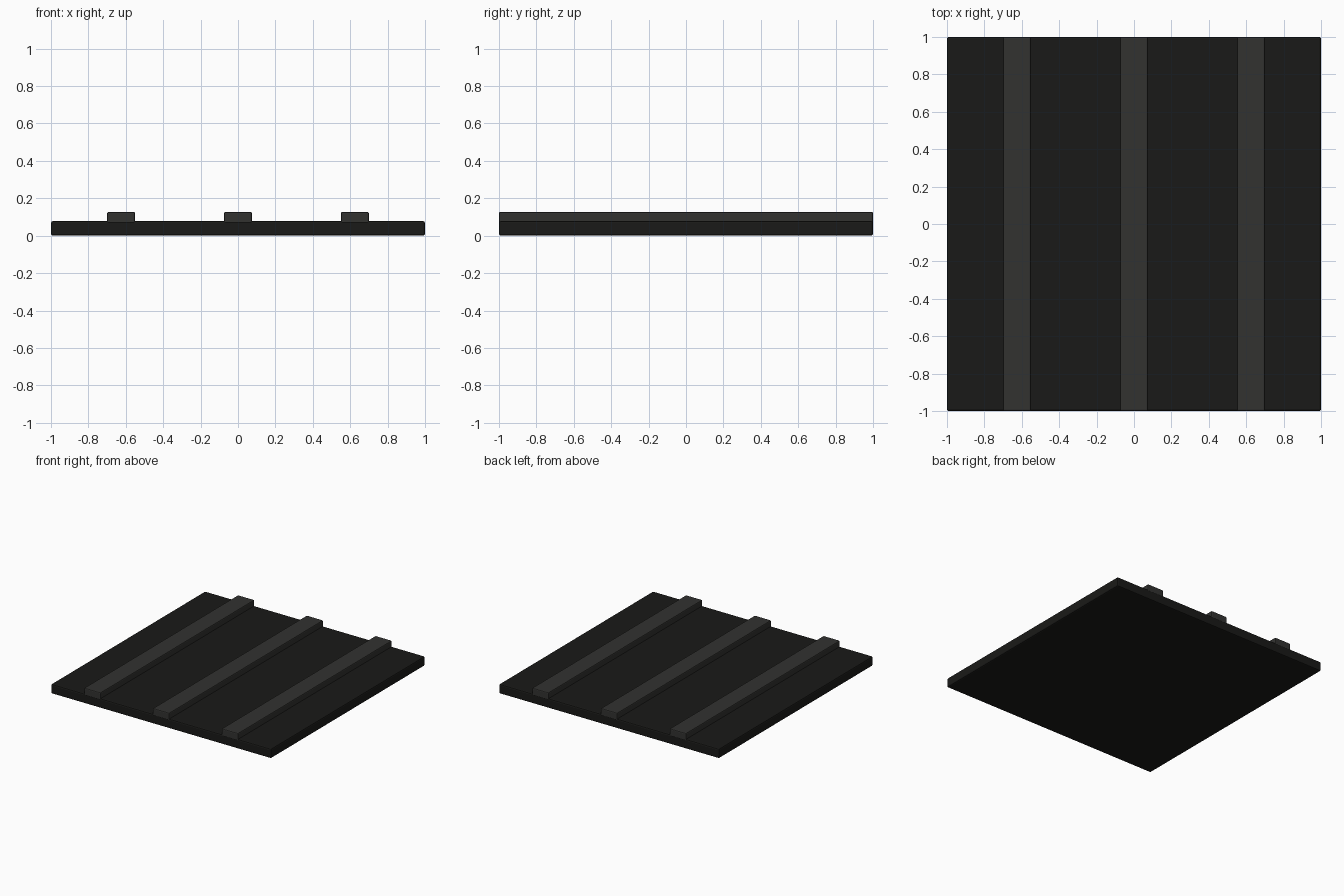
import bpy

if "Cube" in bpy.data.objects:
    bpy.data.objects.remove(bpy.data.objects["Cube"])


def material(name, rgb):
    mat = bpy.data.materials.new(name)
    mat.diffuse_color = (*rgb, 1.0)
    mat.use_nodes = True
    mat.node_tree.nodes["Principled BSDF"].inputs["Base Color"].default_value = mat.diffuse_color
    return mat


def bevelled_box(name, size, centre, bevel, mat):
    bpy.ops.mesh.primitive_cube_add(size=1, location=centre)
    ob = bpy.context.object
    ob.name = name
    ob.scale = size
    bpy.ops.object.transform_apply(location=False, rotation=False, scale=True)
    mod = ob.modifiers.new("edge_bevel", "BEVEL")
    mod.width = bevel
    mod.segments = 2
    ob.data.materials.append(mat)
    return ob


black = material("black_rubber", (0.010, 0.010, 0.009))
grey = material("dark_grey", (0.032, 0.032, 0.030))

# Square base plate
bevelled_box("base_plate", (2, 2, 0.078), (0, 0, 0.039), 0.01, black)

# Three raised strips running front to back, sunk slightly into the plate
for side, x in (("left", -0.625), ("middle", 0), ("right", 0.625)):
    bevelled_box(f"{side}_strip", (0.15, 2, 0.062), (x, 0, 0.096), 0.008, grey)
